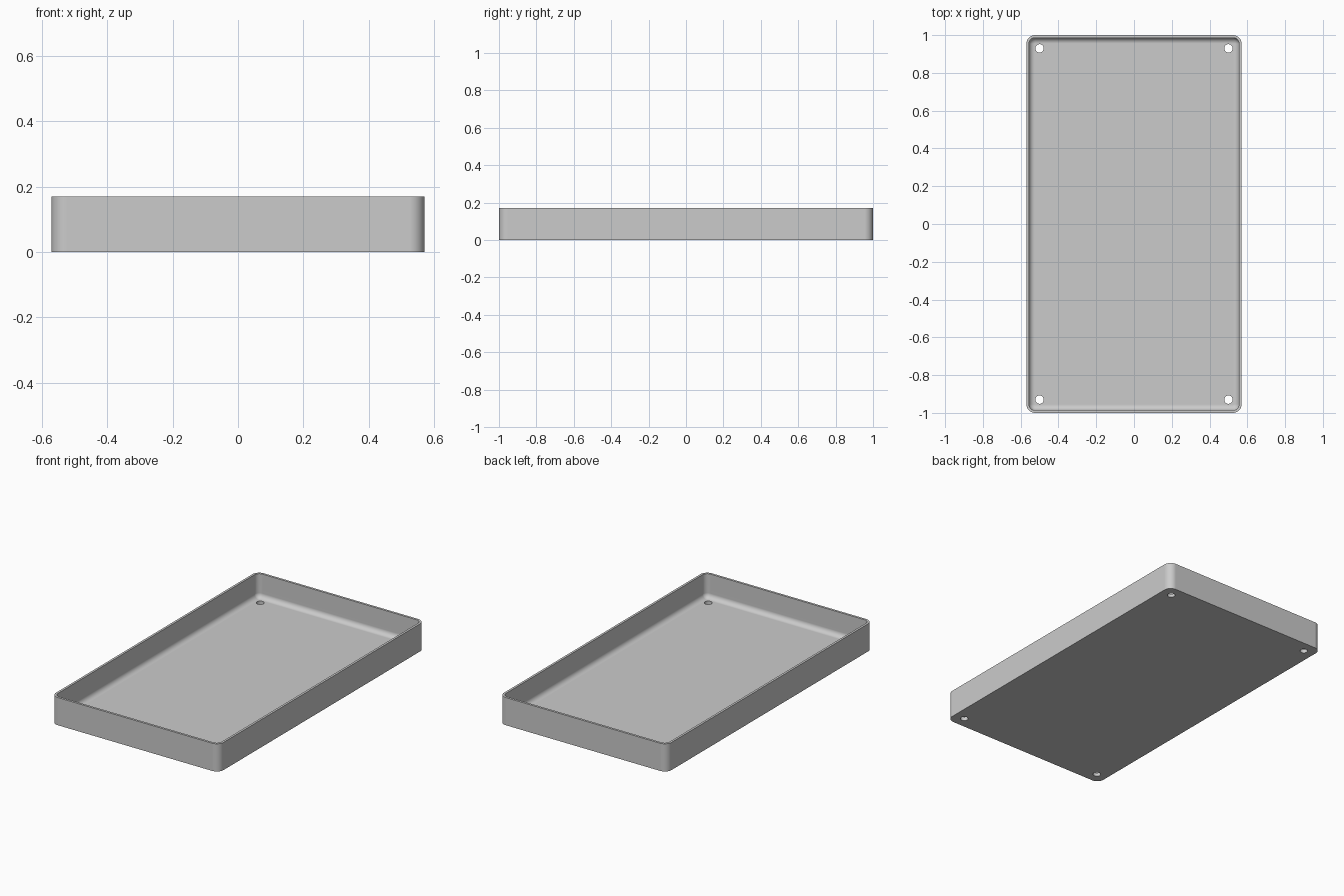
import bpy
import bmesh
import math

if "Cube" in bpy.data.objects:
    bpy.data.objects.remove(bpy.data.objects["Cube"], do_unlink=True)

HALF_X, HALF_Y, HEIGHT = 0.57, 1.0, 0.17
CORNER, WALL, FLOOR, FILLET = 0.046, 0.014, 0.022, 0.03
HOLE_X, HOLE_Y, HOLE_R = 0.5, 0.93, 0.022
STEPS = 8

grey = bpy.data.materials.new("plain grey")
grey.use_nodes = True
grey.diffuse_color = (0.6, 0.6, 0.6, 1)
grey.node_tree.nodes["Principled BSDF"].inputs["Base Color"].default_value = (0.6, 0.6, 0.6, 1)


def make_object(name, bm):
    mesh = bpy.data.meshes.new(name)
    bmesh.ops.recalc_face_normals(bm, faces=bm.faces)
    bm.to_mesh(mesh)
    bm.free()
    mesh.materials.append(grey)
    obj = bpy.data.objects.new(name, mesh)
    bpy.context.collection.objects.link(obj)
    return obj


def rounded_ring(bm, inset, z):
    """One rounded rectangle of vertices, inset from the outer outline."""
    radius = CORNER - inset
    ring = []
    for corner, (sx, sy) in enumerate([(1, 1), (-1, 1), (-1, -1), (1, -1)]):
        for i in range(STEPS + 1):
            a = (corner + i / STEPS) * math.pi / 2
            ring.append(bm.verts.new((sx * (HALF_X - CORNER) + radius * math.cos(a),
                                      sy * (HALF_Y - CORNER) + radius * math.sin(a), z)))
    return ring


# Tray section: outer wall, rim, inner wall, then a rounded fillet to the floor
section = [(0, 0), (0, HEIGHT), (WALL, HEIGHT)]
for i in range(STEPS + 1):
    a = i / STEPS * math.pi / 2
    section.append((WALL + FILLET * (1 - math.cos(a)),
                    FLOOR + FILLET * (1 - math.sin(a))))

bm = bmesh.new()
rings = [rounded_ring(bm, inset, z) for inset, z in section]
for low, high in zip(rings, rings[1:]):
    for i in range(len(low)):
        j = (i + 1) % len(low)
        bm.faces.new((low[i], low[j], high[j], high[i]))
bm.faces.new(rings[0])
bm.faces.new(rings[-1])
tray = make_object("tray", bm)

# Four screw holes through the floor
bm = bmesh.new()
for sx in (-1, 1):
    for sy in (-1, 1):
        made = bmesh.ops.create_cone(bm, cap_ends=True, segments=32, radius1=HOLE_R,
                                     radius2=HOLE_R, depth=0.1)
        bmesh.ops.translate(bm, verts=made["verts"], vec=(sx * HOLE_X, sy * HOLE_Y, 0))
cutter = make_object("hole_cutter", bm)
cutter.hide_render = True

bpy.ops.object.select_all(action="DESELECT")
bpy.context.view_layer.objects.active = tray
tray.select_set(True)
holes = tray.modifiers.new("screw holes", "BOOLEAN")
holes.operation = "DIFFERENCE"
holes.solver = "EXACT"
holes.object = cutter
bpy.ops.object.modifier_apply(modifier=holes.name)
bpy.data.objects.remove(cutter, do_unlink=True)

# Smooth corners and fillet, crisp rim and holes, flat floor
bpy.ops.object.shade_smooth_by_angle(angle=math.radians(35))
weighted = tray.modifiers.new("flat floor shading", "WEIGHTED_NORMAL")
weighted.keep_sharp = True
